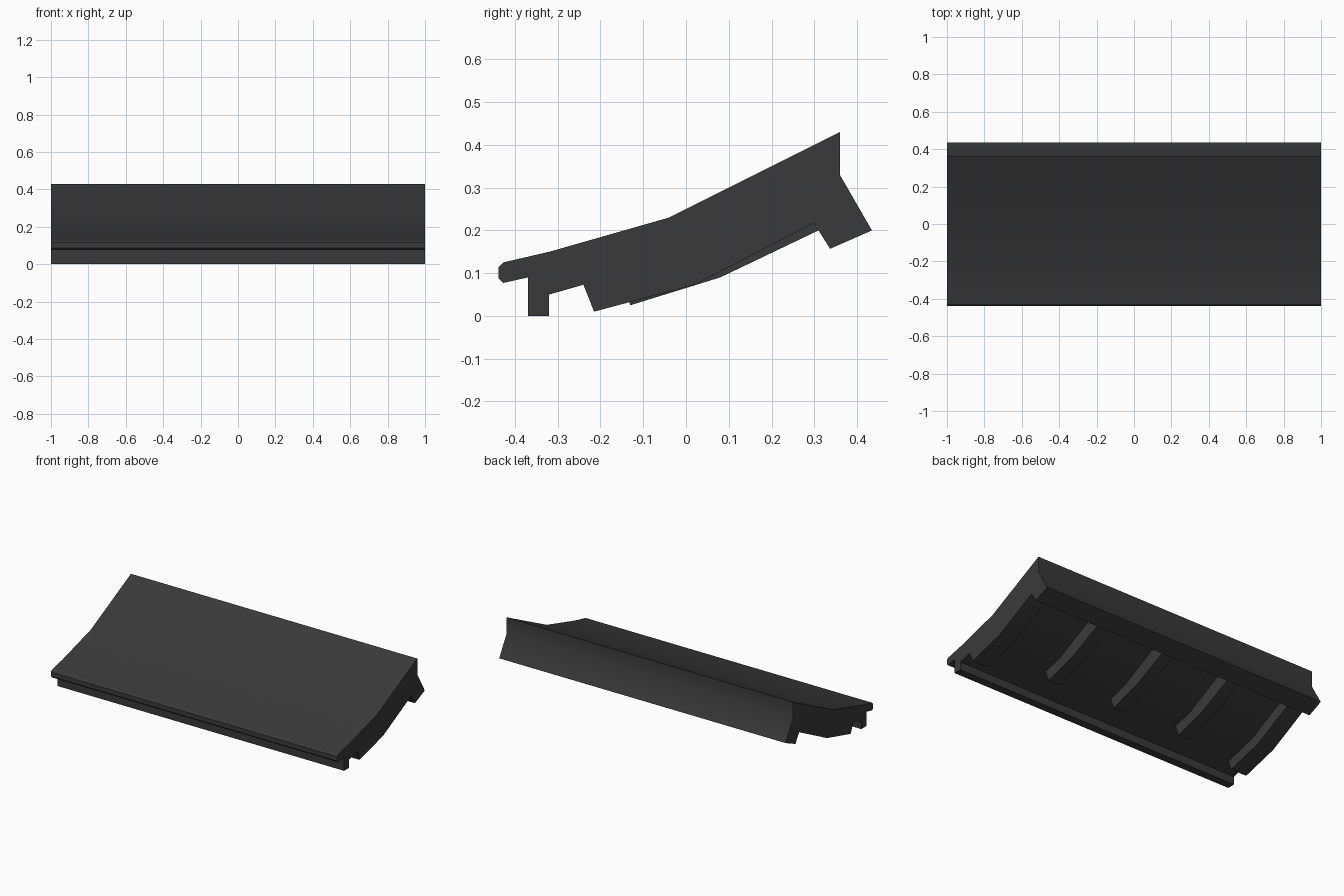
import bpy, bmesh

if "Cube" in bpy.data.objects:
    bpy.data.objects.remove(bpy.data.objects["Cube"])

mat = bpy.data.materials.new("dark_grey")
mat.diffuse_color = (0.042, 0.042, 0.042, 1)
mat.use_nodes = True
mat.node_tree.nodes["Principled BSDF"].inputs["Base Color"].default_value = mat.diffuse_color


def extrude_profile(name, profile, x0, x1):
    """Extrude a closed (y, z) outline along x."""
    bm = bmesh.new()
    face = bm.faces.new([bm.verts.new((x0, y, z)) for y, z in profile])
    ext = bmesh.ops.extrude_face_region(bm, geom=[face])
    verts = [g for g in ext["geom"] if isinstance(g, bmesh.types.BMVert)]
    bmesh.ops.translate(bm, verts=verts, vec=(x1 - x0, 0, 0))
    bmesh.ops.recalc_face_normals(bm, faces=bm.faces)
    mesh = bpy.data.meshes.new(name)
    bm.to_mesh(mesh)
    bm.free()
    mesh.materials.append(mat)
    obj = bpy.data.objects.new(name, mesh)
    bpy.context.collection.objects.link(obj)
    bpy.ops.object.select_all(action="DESELECT")
    obj.select_set(True)
    bpy.context.view_layer.objects.active = obj
    bpy.ops.object.shade_smooth_by_angle()
    return obj


# Sloped deck with rounded nose, front leg and rear flange
deck = [(-0.438, 0.115), (-0.428, 0.125), (-0.32, 0.15), (-0.04, 0.23),
        (0.36, 0.43), (0.36, 0.33), (0.435, 0.20), (0.337, 0.157),
        (0.26, 0.28), (-0.03, 0.13), (-0.24, 0.073), (-0.32, 0.05),
        (-0.32, 0), (-0.37, 0), (-0.37, 0.09), (-0.428, 0.077), (-0.438, 0.087)]
extrude_profile("deck", deck, -1, 1)

# End walls under the deck
wall = [(-0.24, 0.073), (-0.215, 0.01), (0.02, 0.073), (0.30, 0.217),
        (0.26, 0.28), (-0.03, 0.13)]
extrude_profile("end_wall_left", wall, -1, -0.89)
extrude_profile("end_wall_right", wall, 0.89, 1)

# Three inner ribs
rib = [(-0.157, 0.0955), (-0.13, 0.025), (0.08, 0.09), (0.31, 0.20),
       (0.26, 0.28), (-0.03, 0.13)]
for i in (-1, 0, 1):
    x = 0.475 * i
    extrude_profile(f"rib_{i + 2}", rib, x - 0.04, x + 0.04)
